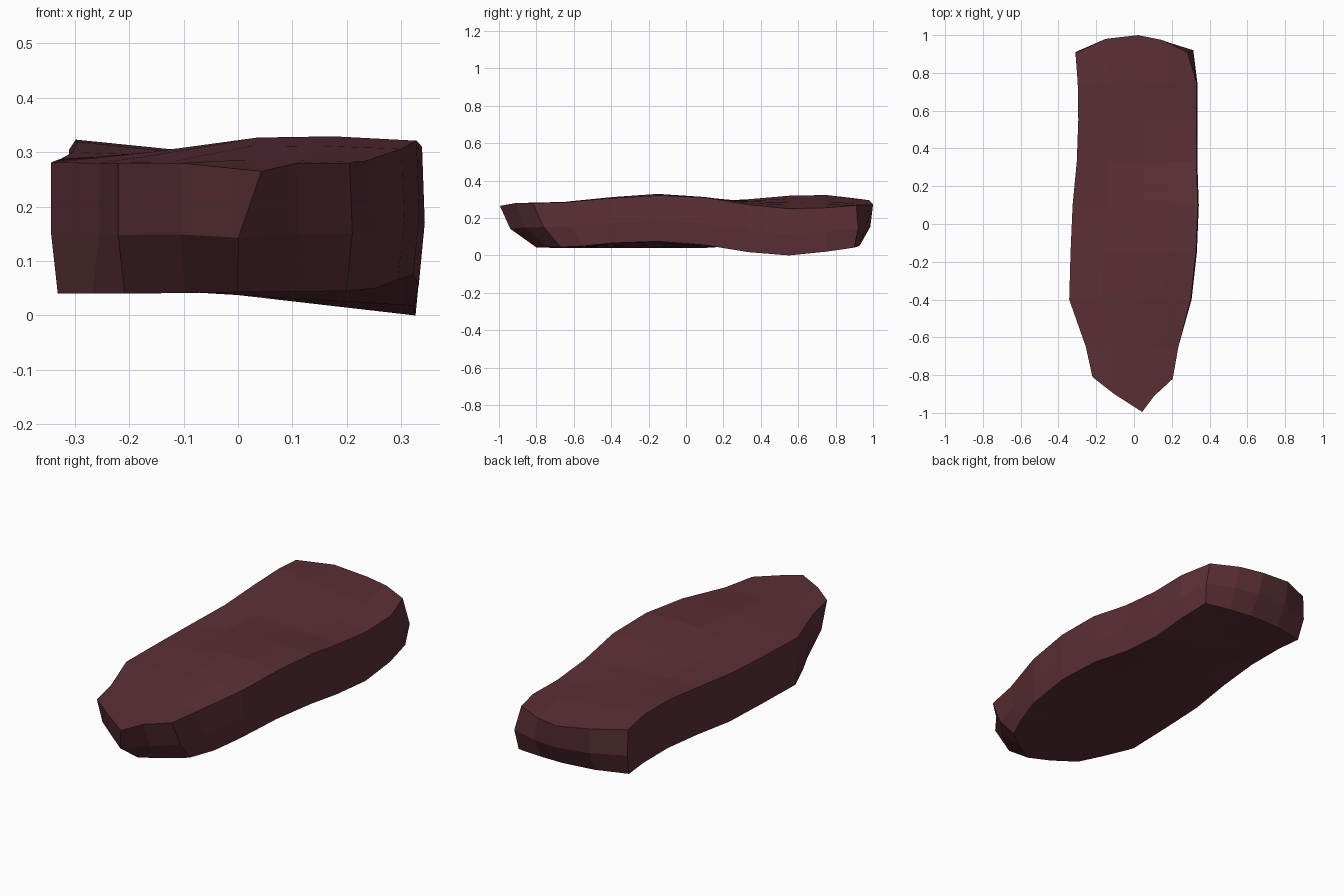
import bpy, bmesh

if "Cube" in bpy.data.objects:
    bpy.data.objects.remove(bpy.data.objects["Cube"])

# Stations front to back: y, x left, x right, top z left/right, bottom z left/right
stations = [
    (-0.82, -0.22, 0.205, 0.280, 0.280, 0.040, 0.045),
    (-0.65, -0.255, 0.235, 0.280, 0.284, 0.040, 0.050),
    (-0.40, -0.343, 0.300, 0.281, 0.306, 0.040, 0.066),
    (-0.15, -0.336, 0.328, 0.284, 0.321, 0.040, 0.075),
    (0.10, -0.325, 0.338, 0.288, 0.310, 0.040, 0.056),
    (0.33, -0.303, 0.330, 0.300, 0.272, 0.055, 0.018),
    (0.55, -0.295, 0.332, 0.319, 0.250, 0.070, 0.000),
    (0.75, -0.298, 0.330, 0.323, 0.255, 0.072, 0.020),
    (0.91, -0.31, 0.282, 0.305, 0.268, 0.070, 0.042),
]
# Crown of the top along the body, added at the middle columns
crown = [0, 0.004, 0.015, 0.022, 0.010, 0.004, 0.004, 0.004, 0]
column = [0, 0.27, 0.56, 0.77, 1]
last = len(stations) - 1
# End outlines: y per column for the top, middle and bottom levels
front_y = [(-0.81, -0.90, -0.995, -0.91, -0.82),
           (-0.765, -0.86, -0.94, -0.86, -0.76),
           (-0.67, -0.75, -0.80, -0.74, -0.67)]
back_y = [(0.905, 0.98, 1.0, 0.975, 0.91),
          (0.91, 0.97, 0.985, 0.965, 0.92),
          (0.88, 0.92, 0.93, 0.92, 0.90)]
# Small width changes of the left and right edges per level
edge_left = (0, 0, 0.012)
edge_right = (0, 0.005, -0.006)


def point(i, j, level):
    y, xl, xr, tl, tr, bl, br = stations[i]
    t = column[j]
    xl += edge_left[level]
    xr += edge_right[level]
    if i == last and level:
        xr += 0.027
    x = xl + (xr - xl) * t
    top = tl + (tr - tl) * t + crown[i] * (0, 0.3, 1, 0.75, 0)[j]
    bottom = bl + (br - bl) * t
    if i == 0:
        y = front_y[level][j]
        if j == 2:
            x, top = x + (0.025 if level == 0 else -0.02), 0.265
    elif i == last:
        y = back_y[level][j]
        top += (0, 0, -0.012, -0.006, 0)[j]
    elif level == 2 and i == 1:
        y = -0.55
        x *= 1.1
    elif level == 1 and i == 1:
        y = -0.62
    z = (top, bottom + (top - bottom) * 0.45, bottom)[level]
    return x, y, z


# Slab: top and bottom grids joined by a two-band rim
bm = bmesh.new()
cols = len(column)
cache = {}


def vert(i, j, level):
    key = (i, j, level)
    if key not in cache:
        cache[key] = bm.verts.new(point(i, j, level))
    return cache[key]


for i in range(last):
    for j in range(cols - 1):
        quad = [(i, j), (i, j + 1), (i + 1, j + 1), (i + 1, j)]
        bm.faces.new([vert(a, b, 0) for a, b in quad])
        bm.faces.new([vert(a, b, 2) for a, b in reversed(quad)])

rim = ([(0, j) for j in range(cols)] + [(i, cols - 1) for i in range(1, last)]
       + [(last, j) for j in reversed(range(cols))] + [(i, 0) for i in range(last - 1, 0, -1)])
for (a, b), (c, d) in zip(rim, rim[1:] + rim[:1]):
    for k in range(2):
        bm.faces.new([vert(a, b, k), vert(a, b, k + 1), vert(c, d, k + 1), vert(c, d, k)])
bmesh.ops.recalc_face_normals(bm, faces=bm.faces)

mesh = bpy.data.meshes.new("stone_slab")
bm.to_mesh(mesh)
bm.free()
slab = bpy.data.objects.new("stone_slab", mesh)
bpy.context.collection.objects.link(slab)

# Flat dark maroon
maroon = bpy.data.materials.new("dark maroon")
maroon.diffuse_color = (0.105, 0.029, 0.038, 1)
maroon.use_nodes = True
maroon.node_tree.nodes["Principled BSDF"].inputs["Base Color"].default_value = maroon.diffuse_color
mesh.materials.append(maroon)
